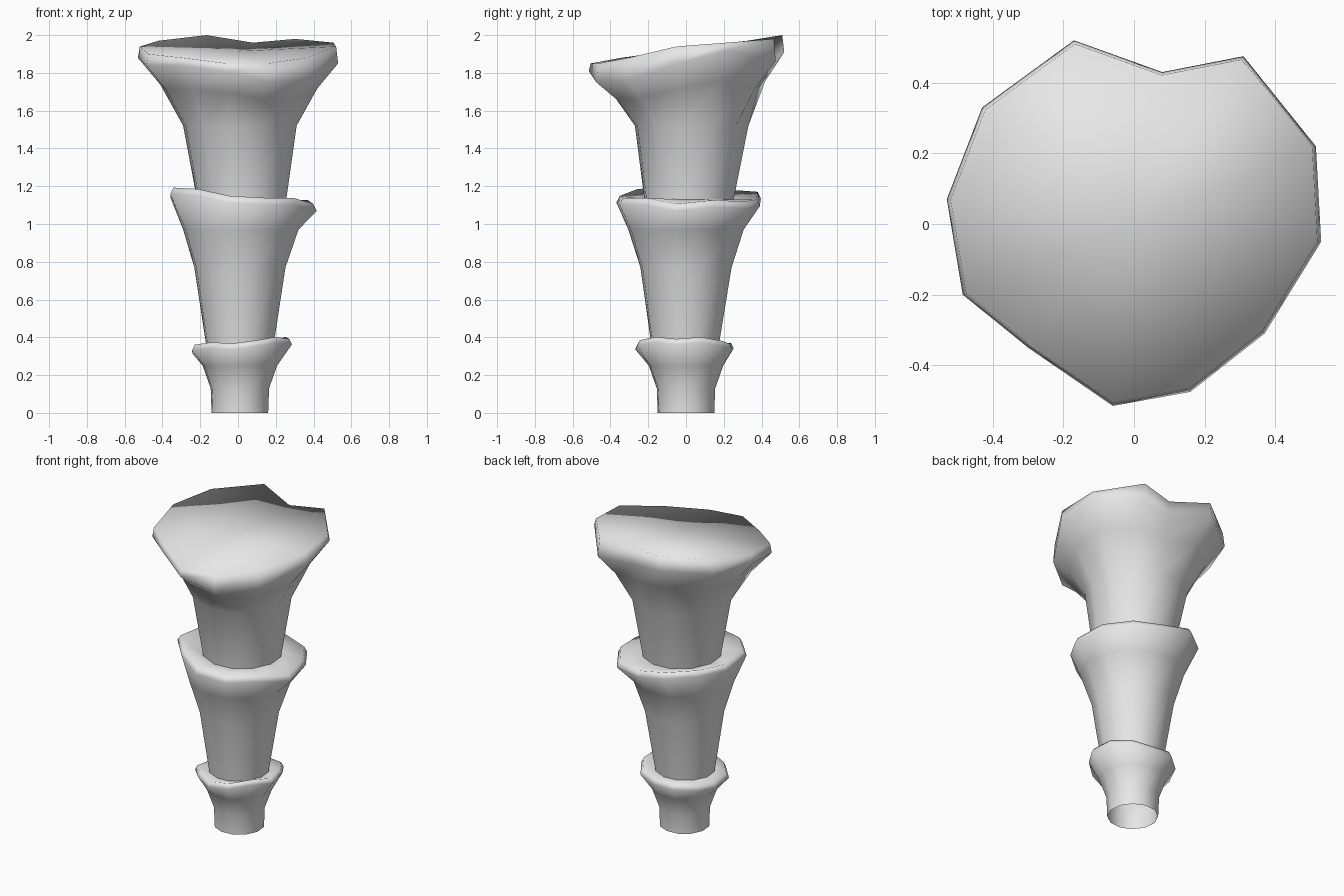
import bpy, bmesh
from math import sin, cos, radians

cube = bpy.data.objects.get("Cube")
if cube:
    bpy.data.objects.remove(cube, do_unlink=True)

SIDES = 12
ANGLES = [radians(20 + 30 * i) for i in range(SIDES)]

grey = bpy.data.materials.new("plain_grey")
grey.use_nodes = True
grey.diffuse_color = (0.8, 0.8, 0.8, 1)
grey.node_tree.nodes["Principled BSDF"].inputs["Base Color"].default_value = grey.diffuse_color


def ring(cx, cy, r, z, tilt_x=0, tilt_y=0, wobble=0):
    """Twelve-sided ring, optionally tilted and slightly irregular."""
    pts = []
    for i, a in enumerate(ANGLES):
        k = r * (1 + wobble * sin(i * 2.4))
        x, y = k * cos(a), k * sin(a)
        pts.append((cx + x, cy + y, z + tilt_x * x + tilt_y * y + wobble * r * cos(i * 1.9)))
    return pts


def blend(a, b, t, tz):
    """Ring part of the way from ring a to ring b."""
    return [(p[0] + (q[0] - p[0]) * t, p[1] + (q[1] - p[1]) * t, p[2] + (q[2] - p[2]) * tz)
            for p, q in zip(a, b)]


def build(name, rings, cap=None):
    """Skin the rings bottom to top; the base stays open."""
    bm = bmesh.new()
    loops = [[bm.verts.new(p) for p in pts] for pts in rings]
    for low, high in zip(loops, loops[1:]):
        for i in range(SIDES):
            j = (i + 1) % SIDES
            bm.faces.new((low[i], low[j], high[j], high[i]))
    if cap:
        mid = bm.verts.new(cap)
        for i in range(SIDES):
            bm.faces.new((loops[-1][i], loops[-1][(i + 1) % SIDES], mid))
    for f in bm.faces:
        f.smooth = True
    mesh = bpy.data.meshes.new(name)
    bm.to_mesh(mesh)
    bm.free()
    mesh.materials.append(grey)
    obj = bpy.data.objects.new(name, mesh)
    bpy.context.collection.objects.link(obj)
    return obj


# Short foot with a flared lip and a ledge leading in to the next tier
build("lower_tier", [
    ring(0.01, 0, 0.152, 0),
    ring(0.01, 0, 0.157, 0.13),
    ring(0.01, 0, 0.2, 0.25),
    ring(0.015, -0.005, 0.265, 0.345, 0.08, -0.02, 0.04),
    ring(0.015, -0.005, 0.25, 0.375, 0.08, -0.02, 0.04),
    ring(0.01, -0.005, 0.17, 0.365),
])

# Tall middle trumpet with a tilted lip
build("middle_tier", [
    ring(0.01, -0.005, 0.18, 0.35),
    ring(0.01, 0, 0.245, 0.77),
    ring(0.015, 0, 0.31, 0.97),
    ring(0.02, 0.02, 0.39, 1.115, -0.1, -0.01, 0.035),
    ring(0.02, 0.02, 0.372, 1.15, -0.1, -0.01, 0.035),
    ring(0.02, 0.015, 0.23, 1.13),
])

# Uneven notched crown: x, y, upper edge height, lower edge height
CROWN = [
    (0.515, 0.22, 1.96, 1.92), (0.31, 0.475, 1.98, 1.86),
    (0.08, 0.43, 1.96, 1.85), (-0.17, 0.52, 2.0, 1.91),
    (-0.43, 0.33, 1.97, 1.88), (-0.53, 0.07, 1.94, 1.88),
    (-0.485, -0.2, 1.9, 1.84), (-0.3, -0.35, 1.88, 1.84),
    (-0.06, -0.515, 1.85, 1.81), (0.16, -0.475, 1.85, 1.75),
    (0.37, -0.31, 1.88, 1.76), (0.53, -0.05, 1.94, 1.85),
]
lip = [(x, y, low) for x, y, high, low in CROWN]
edge = [(x * 0.98, y * 0.98, high) for x, y, high, low in CROWN]
waist = ring(0.01, 0.03, 0.305, 1.52)
build("upper_tier", [
    ring(0.02, 0.015, 0.235, 1.1),
    waist,
    blend(waist, lip, 0.5, 0.6),
    lip,
    edge,
], cap=(0, 0, 1.915))
